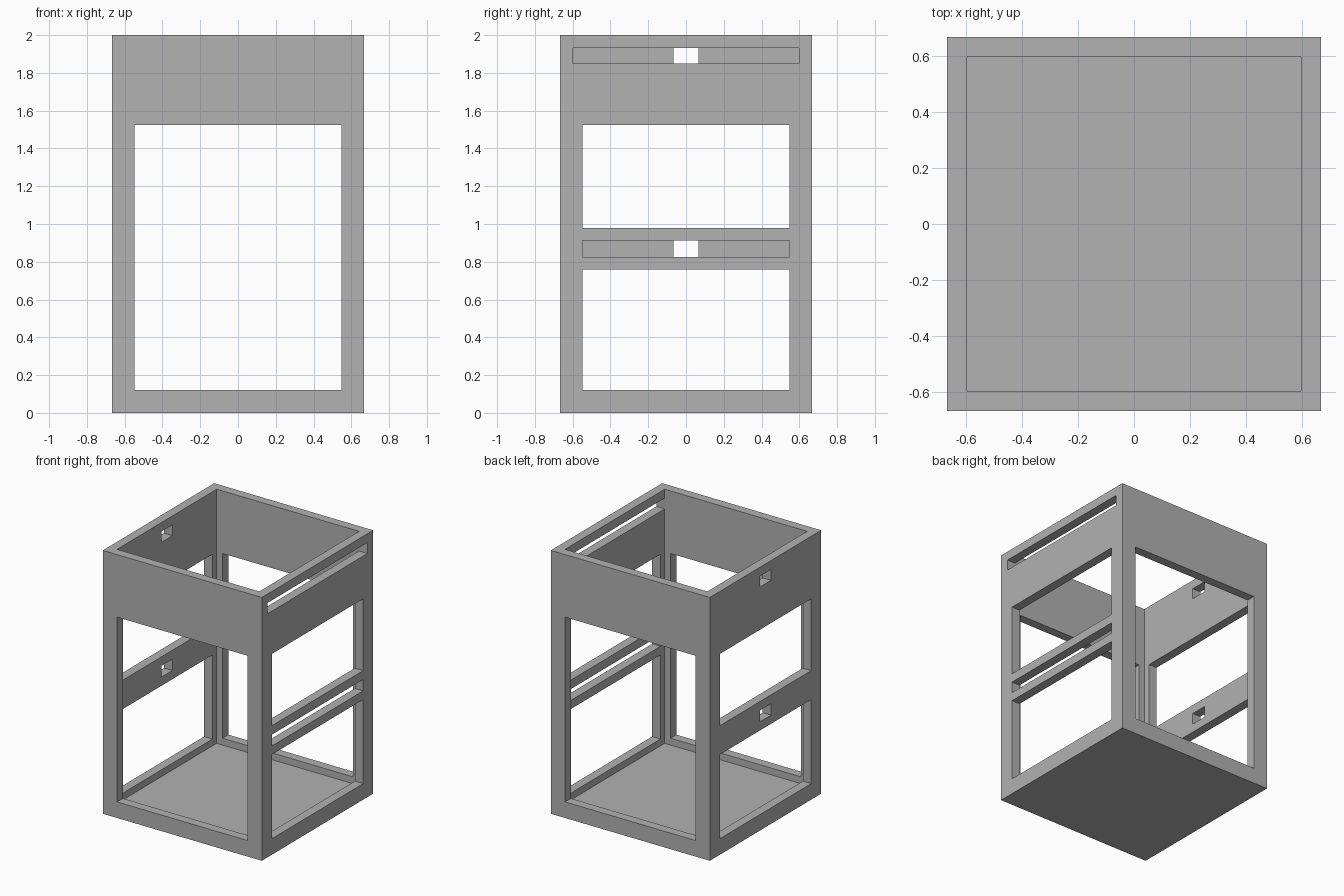
import bpy

default = bpy.data.objects.get("Cube")
if default:
    bpy.data.objects.remove(default, do_unlink=True)

HALF, INNER, WINDOW = 0.668, 0.598, 0.548
HEIGHT, FLOOR, SILL, HEAD = 2.0, 0.07, 0.122, 1.525

grey = bpy.data.materials.new("plain grey")
grey.use_nodes = True
colour = (0.445, 0.445, 0.445, 1)
grey.diffuse_color = colour
grey.node_tree.nodes["Principled BSDF"].inputs["Base Color"].default_value = colour


def box(name, x, y, z):
    """Axis-aligned box given as (min, max) on each axis."""
    centre = [(a + b) / 2 for a, b in (x, y, z)]
    bpy.ops.mesh.primitive_cube_add(size=1, location=centre)
    obj = bpy.context.object
    obj.name = name
    obj.scale = [b - a for a, b in (x, y, z)]
    bpy.ops.object.transform_apply(location=True, rotation=True, scale=True)
    obj.data.materials.append(grey)
    return obj


def cut(target, x, y, z):
    """Subtract a box from the target and discard the cutter."""
    cutter = box("cutter", x, y, z)
    cutter.hide_render = True
    mod = target.modifiers.new("cut", "BOOLEAN")
    mod.operation = "DIFFERENCE"
    mod.solver = "EXACT"
    mod.object = cutter
    bpy.context.view_layer.objects.active = target
    bpy.ops.object.modifier_apply(modifier=mod.name)
    bpy.data.objects.remove(cutter, do_unlink=True)


# Open-topped housing with a solid floor
housing = box("housing_frame", (-HALF, HALF), (-HALF, HALF), (0, HEIGHT))
cut(housing, (-INNER, INNER), (-INNER, INNER), (FLOOR, HEIGHT + 1))

# Tall openings in the front and back walls
opening = (-WINDOW, WINDOW)
cut(housing, opening, (-1, 1), (SILL, HEAD))

# Upper and lower openings in the side walls, leaving a middle rail
for z in ((SILL, 0.76), (0.98, HEAD)):
    cut(housing, (-1, 1), opening, z)

# Long slots through the left wall, small square holes through the right wall
for z, reach in (((0.826, 0.912), WINDOW), ((1.85, 1.932), INNER)):
    cut(housing, (0.5, 1), (-reach, reach), z)
    cut(housing, (-1, -0.5), (-0.066, 0.066), z)

bpy.ops.object.select_all(action="DESELECT")
housing.select_set(True)
bpy.context.view_layer.objects.active = housing
bpy.ops.object.shade_flat()
